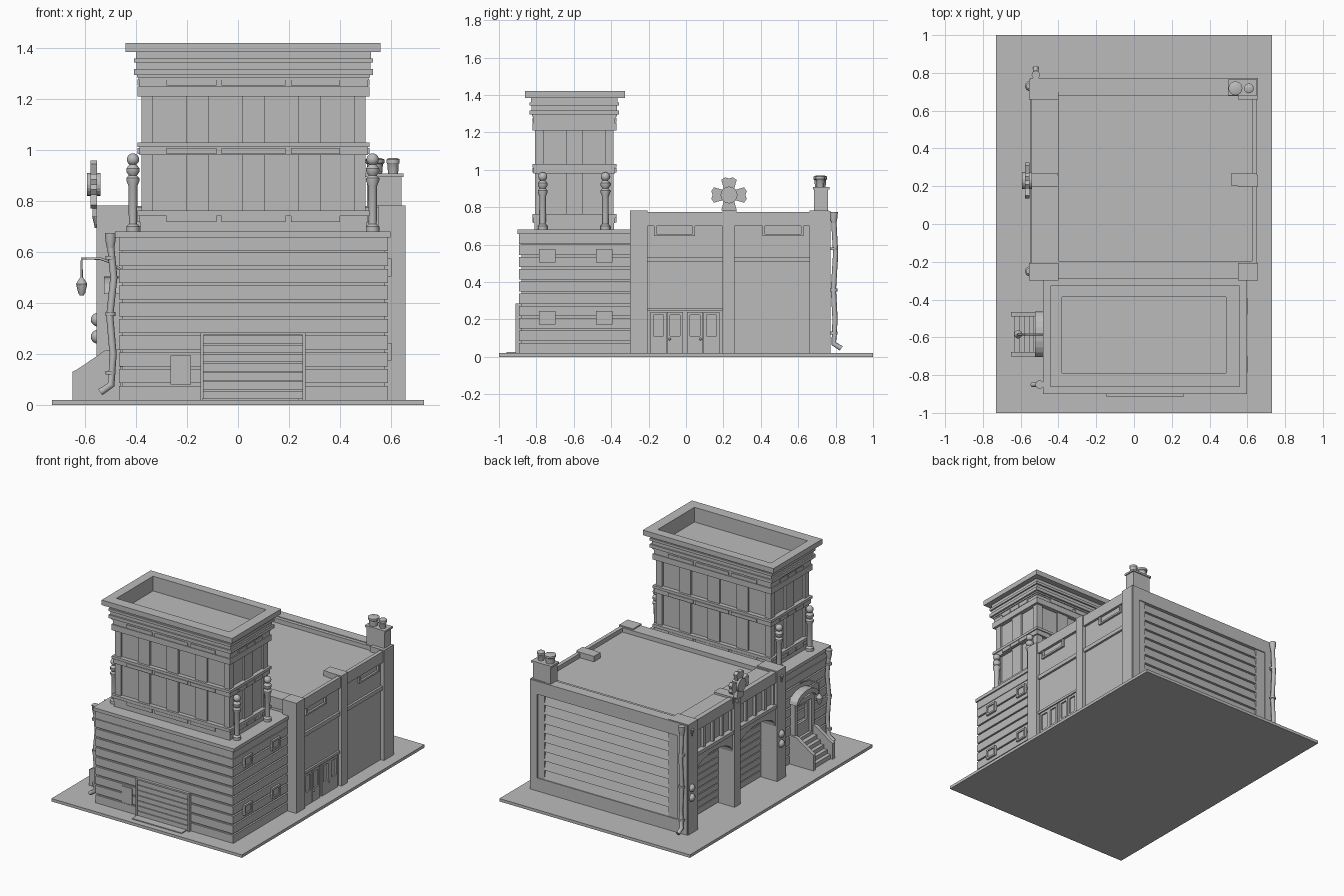
import bpy, bmesh
from math import cos, sin, pi, radians

cube = bpy.data.objects.get("Cube")
if cube:
    bpy.data.objects.remove(cube, do_unlink=True)

GREY = bpy.data.materials.new("plain_grey")
GREY.use_nodes = True
GREY.diffuse_color = (0.5, 0.5, 0.5, 1)
GREY.node_tree.nodes["Principled BSDF"].inputs["Base Color"].default_value = (0.5, 0.5, 0.5, 1)


def finish(name, bm, smooth=False):
    bmesh.ops.recalc_face_normals(bm, faces=bm.faces)
    me = bpy.data.meshes.new(name)
    bm.to_mesh(me)
    bm.free()
    me.materials.append(GREY)
    ob = bpy.data.objects.new(name, me)
    bpy.context.collection.objects.link(ob)
    if smooth:
        bpy.ops.object.select_all(action='DESELECT')
        ob.select_set(True)
        bpy.context.view_layer.objects.active = ob
        bpy.ops.object.shade_smooth_by_angle(angle=radians(35))
    return ob


def boxes(name, *dims):
    """Each entry is x0, x1, y0, y1, z0, z1."""
    bm = bmesh.new()
    for x0, x1, y0, y1, z0, z1 in dims:
        for v in bmesh.ops.create_cube(bm, size=1)["verts"]:
            v.co = (x1 if v.co.x > 0 else x0, y1 if v.co.y > 0 else y0, z1 if v.co.z > 0 else z0)
    return finish(name, bm)


def prism(name, pts, axis, a, b):
    """Extrude an outline: axis 'x' takes (y, z) points, axis 'y' takes (x, z)."""
    bm = bmesh.new()
    put = (lambda p: (a, p[0], p[1])) if axis == 'x' else (lambda p: (p[0], a, p[1]))
    f = bm.faces.new([bm.verts.new(put(p)) for p in pts])
    ext = bmesh.ops.extrude_face_region(bm, geom=[f])
    step = (b - a, 0, 0) if axis == 'x' else (0, b - a, 0)
    bmesh.ops.translate(bm, vec=step, verts=[v for v in ext["geom"] if isinstance(v, bmesh.types.BMVert)])
    return finish(name, bm)


def lathe(name, profile, x, y, n=16):
    """Turn a (radius, z) profile around a vertical axis."""
    bm = bmesh.new()
    rings = [[bm.verts.new((x + r * cos(2 * pi * i / n), y + r * sin(2 * pi * i / n), z))
              for i in range(n)] for r, z in profile]
    for lo, hi in zip(rings, rings[1:]):
        for i in range(n):
            bm.faces.new((lo[i], lo[(i + 1) % n], hi[(i + 1) % n], hi[i]))
    bm.faces.new(rings[0])
    bm.faces.new(rings[-1])
    return finish(name, bm, True)


def ball(name, x, y, z, r):
    bm = bmesh.new()
    bmesh.ops.create_uvsphere(bm, u_segments=16, v_segments=10, radius=r)
    bmesh.ops.translate(bm, vec=(x, y, z), verts=bm.verts)
    return finish(name, bm, True)


def pipe(name, pts, r):
    cu = bpy.data.curves.new(name, 'CURVE')
    cu.dimensions = '3D'
    cu.bevel_depth, cu.bevel_resolution, cu.use_fill_caps = r, 2, True
    sp = cu.splines.new('POLY')
    sp.points.add(len(pts) - 1)
    for p, co in zip(sp.points, pts):
        p.co = (*co, 1)
    cu.materials.append(GREY)
    bpy.context.collection.objects.link(bpy.data.objects.new(name, cu))


def frame(y0, y1, z0, z1, xa, xb, t=0.012):
    """Four bars around a window on a side wall."""
    return [(xa, xb, y0, y1, z0, z0 + t), (xa, xb, y0, y1, z1 - t, z1),
            (xa, xb, y0, y0 + t, z0, z1), (xa, xb, y1 - t, y1, z0, z1)]


# Ground slab
boxes("ground_slab", (-0.73, 0.73, -1, 1, 0, 0.02))
boxes("driveway_plate", (-0.14, 0.24, -0.96, -0.88, 0.02, 0.026))

# Front block with plank cladding
boxes("front_block_core", (-0.455, 0.576, -0.88, -0.28, 0.02, 0.66))
boxes("cladding_planks", *[(-0.467, 0.588, -0.892, -0.28, z, z + 0.055)
                           for z in [0.02 + 0.0656 * i for i in range(1, 9)] + [0.604]],
      (-0.467, 0.588, -0.892, -0.28, 0.02, 0.075))
boxes("front_block_cap", (-0.482, 0.598, -0.9, -0.28, 0.657, 0.68))
for y in (-0.785, -0.48):
    for z in (0.174, 0.505):
        boxes("side_window", (0.57, 0.594, y, y + 0.087, z, z + 0.07),
              *frame(y, y + 0.087, z, z + 0.07, 0.57, 0.602))
boxes("front_window", (-0.265, -0.185, -0.898, -0.87, 0.08, 0.195))
boxes("front_shutter", (-0.135, 0.252, -0.897, -0.87, 0.02, 0.28),
      *[(-0.135, 0.252, -0.905, -0.87, 0.024 + 0.036 * i, 0.056 + 0.036 * i) for i in range(7)])
boxes("front_shutter_frame", (-0.147, -0.135, -0.912, -0.87, 0.02, 0.285),
      (0.252, 0.264, -0.912, -0.87, 0.02, 0.285), (-0.147, 0.264, -0.912, -0.87, 0.274, 0.285))

# Tower: recessed core, pilasters between windows, bands and cornice
TX0, TX1, TY0, TY1, IN = -0.378, 0.5, -0.806, -0.388, 0.014
boxes("tower_core", (TX0 + IN, TX1 - IN, TY0 + IN, TY1 - IN, 0.66, 1.29))


def gaps(a, b, n, w):
    """Solid strips left over between n evenly spaced windows."""
    cs = [a + (i + 0.5) * (b - a) / n for i in range(n)]
    edges = [a] + [e for c in cs for e in (c - w / 2, c + w / 2)] + [b]
    return list(zip(edges[::2], edges[1::2]))


strips = []
for a, b in gaps(TX0, TX1, 4, 0.13):
    strips += [(a, b, TY0, TY0 + 0.03, 0.67, 1.25), (a, b, TY1 - 0.03, TY1, 0.67, 1.25)]
for a, b in gaps(TY0, TY1, 2, 0.12):
    strips += [(TX0, TX0 + 0.03, a, b, 0.67, 1.25), (TX1 - 0.03, TX1, a, b, 0.67, 1.25)]
boxes("tower_pilasters", *strips)


def ring(g, z0, z1):
    return (TX0 - g, TX1 + g, TY0 - g, TY1 + g, z0, z1)


boxes("tower_bands", ring(0.004, 0.67, 0.716), ring(0.009, 0.716, 0.742), ring(0.016, 0.742, 0.763),
      ring(0.009, 0.98, 1.012), ring(0.016, 1.012, 1.03), ring(0.016, 1.21, 1.25), ring(0.009, 1.25, 1.277))
panels = []
for z in (0.717, 0.985, 1.253):
    for a, b in ((-0.28, -0.085), (-0.065, 0.187), (0.207, 0.4)):
        panels.append((a, b, TY0 - 0.016, TY1 + 0.016, z, z + 0.024))
    for i in range(3):
        y = -0.725 + 0.087 * i
        panels.append((TX0 - 0.016, TX1 + 0.016, y, y + 0.08, z, z + 0.024))
boxes("tower_band_panels", *panels)
boxes("tower_cornice", ring(0.012, 1.275, 1.29), ring(0.03, 1.295, 1.318), ring(0.018, 1.285, 1.3))


def rim(name, x0, x1, y0, y1, z0, z1, ix0, ix1, iy0, iy1):
    """Hollow rectangular wall ring."""
    return boxes(name, (x0, ix0, y0, y1, z0, z1), (ix1, x1, y0, y1, z0, z1),
                 (ix0, ix1, y0, iy0, z0, z1), (ix0, ix1, iy1, y1, z0, z1))


INNER = (-0.38, 0.487, -0.788, -0.387)
for g, z0, z1 in ((0.02, 1.318, 1.343), (0.03, 1.343, 1.36), (0.022, 1.36, 1.386)):
    rim("tower_upper_cornice", *ring(g, z0, z1), *INNER)
rim("tower_top_rim", -0.442, 0.558, -0.862, -0.325, 1.385, 1.42, *INNER)
boxes("tower_roof", (-0.39, 0.5, -0.8, -0.38, 1.28, 1.3))

# Globe posts beside the tower
for x in (-0.412, 0.528):
    for y in (-0.766, -0.431):
        lathe("globe_post", [(0.026, 0.67), (0.026, 0.7), (0.016, 0.71), (0.018, 0.86), (0.026, 0.88),
                             (0.026, 0.89), (0.016, 0.9), (0.026, 0.915), (0.026, 0.928), (0.012, 0.945)], x, y, 12)
        ball("post_globe", x, y, 0.963, 0.024)

# Main hall
boxes("hall_core", (-0.42, 0.632, -0.28, 0.74, 0.02, 0.745))
rim("hall_parapet", -0.545, 0.65, -0.29, 0.772, 0.7, 0.775, -0.51, 0.624, -0.196, 0.677)
boxes("hall_piers", *[(x0, x1, y0, y1, 0.02, 0.783)
                      for x0, x1 in ((-0.555, -0.4), (0.55, 0.657))
                      for y0, y1 in ((-0.3, -0.206), (0.195, 0.26), (0.66, 0.765))])
boxes("roof_pier_tops", (-0.55, -0.405, 0.2, 0.27, 0.74, 0.783), (0.517, 0.65, 0.2, 0.27, 0.74, 0.783))
boxes("hall_back_frame", (-0.55, -0.47, 0.7, 0.772, 0.02, 0.78), (0.6, 0.656, 0.7, 0.772, 0.02, 0.78),
      (-0.55, 0.656, 0.7, 0.772, 0.69, 0.78), (-0.55, 0.656, 0.7, 0.772, 0.02, 0.11))
for i in range(9):
    z = 0.11 + i * 0.0645
    prof = [(0.72, z), (0.765, z), (0.748, z + 0.0645), (0.72, z + 0.0645)]
    prism("back_siding", prof, 'x', -0.47, 0.6)

# Right side bays: ledges, windows and double doors
for y0, y1, w0 in ((-0.206, 0.195, -0.17), (0.26, 0.66, 0.41)):
    boxes("right_ledge", (0.62, 0.647, y0, y1, 0.506, 0.533))
    boxes("right_high_window", *frame(w0, w0 + 0.217, 0.645, 0.715, 0.62, 0.646))
boxes("door_lintel", (0.62, 0.645, -0.206, 0.195, 0.245, 0.262))
for y in (-0.19, 0.005):
    for k in (0, 0.088):
        boxes("double_door", *frame(y + k, y + k + 0.085, 0.02, 0.24, 0.62, 0.642, 0.016),
              (0.62, 0.642, y + k, y + k + 0.085, 0.02, 0.11))
for y in (-0.088, 0.078):
    ball("door_knob", 0.643, y, 0.095, 0.007)

# Left side bays: vehicle doors set deep under a shallow arch, window row above
for y0, y1 in ((-0.206, 0.195), (0.26, 0.66)):
    mid, half = (y0 + y1) / 2, (y1 - y0) / 2
    arch = [(mid - half * cos(pi * i / 12), 0.4 + 0.09 * sin(pi * i / 12)) for i in range(13)]
    prism("bay_arch", arch + [(y1, 0.54), (y0, 0.54)], 'x', -0.54, -0.4)
    boxes("vehicle_door", *[(-0.432, -0.41, y0, y1, 0.025 + 0.046 * i, 0.065 + 0.046 * i) for i in range(11)])
    boxes("bay_window_wall", (-0.515, -0.4, y0, y1, 0.53, 0.77))
    boxes("bay_window_sill", (-0.55, -0.4, y0, y1, 0.525, 0.55), (-0.54, -0.4, y0, y1, 0.7, 0.73))
    step = (y1 - y0) / 4
    boxes("bay_mullions", *[(-0.535, -0.5, y0 + step * i - 0.01, y0 + step * i + 0.01, 0.54, 0.71)
                            for i in range(5)])
for y in (0.73, -0.25):
    for z in (0.335, 0.268):
        ball("signal_lamp", -0.55, y, z, 0.027)
    lathe("pier_spout", [(0.004, 0.695), (0.008, 0.715), (0.014, 0.74)], -0.558, y, 10)

# Flared cross emblem above the middle pier
cross = []
for q in range(4):
    for ang, r in ((-45, 0.036), (-27, 0.09), (-12, 0.097), (0, 0.088), (12, 0.097), (27, 0.09)):
        t = radians(ang + 90 * q)
        cross.append((0.23 + r * cos(t), 0.865 + r * sin(t)))
prism("emblem_cross", cross, 'x', -0.578, -0.553)
disc = [(0.23 + 0.045 * cos(pi * i / 10), 0.865 + 0.045 * sin(pi * i / 10)) for i in range(20)]
prism("emblem_disc", disc, 'x', -0.592, -0.54)
boxes("emblem_stand", (-0.57, -0.555, 0.215, 0.245, 0.74, 0.85))

# Chimney with two pots
boxes("chimney", (0.505, 0.642, 0.685, 0.76, 0.74, 0.895), (0.497, 0.65, 0.679, 0.766, 0.895, 0.908))
for x, r in ((0.537, 0.037), (0.608, 0.026)):
    lathe("chimney_pot", [(r * 0.75, 0.9), (r * 0.85, 0.945), (r, 0.95), (r, 0.963), (r * 0.7, 0.968)], x, 0.718)

# Entrance stairs with sloped cheek walls, door surround and arched hood
cheek = [(-0.65, 0.02), (-0.65, 0.13), (-0.63, 0.14), (-0.52, 0.215), (-0.46, 0.22), (-0.46, 0.02)]
for y in (-0.702, -0.491):
    prism("stair_cheek", cheek, 'y', y, y + 0.025)
boxes("stair_steps", *[(-0.635 + 0.026 * i, -0.46, -0.68, -0.488, 0.02, 0.05 + 0.027 * i) for i in range(5)])
boxes("entrance_surround", *frame(-0.69, -0.478, 0.15, 0.44, -0.5, -0.45, 0.03))
boxes("entrance_door", *frame(-0.66, -0.508, 0.16, 0.41, -0.482, -0.45, 0.025),
      (-0.482, -0.45, -0.66, -0.508, 0.16, 0.27))
outer = [(-0.584 + 0.12 * cos(pi * i / 10), 0.435 + 0.07 * sin(pi * i / 10)) for i in range(11)]
inner = [(-0.584 + 0.09 * cos(pi * i / 10), 0.435 + 0.035 * sin(pi * i / 10)) for i in range(10, -1, -1)]
prism("entrance_hood", outer + inner, 'x', -0.525, -0.45)

# Hanging lamp on a curved arm
pipe("lamp_arm", [(-0.46, -0.584, 0.53), (-0.5, -0.584, 0.56), (-0.54, -0.584, 0.574),
                  (-0.613, -0.584, 0.575), (-0.613, -0.584, 0.48)], 0.005)
lathe("hanging_lamp", [(0.008, 0.43), (0.014, 0.44), (0.022, 0.475), (0.016, 0.485), (0.006, 0.5)], -0.613, -0.584, 10)

# Rain pipes with hopper heads and brackets
pipe("front_rain_pipe", [(-0.5, -0.85, 0.63), (-0.487, -0.85, 0.5), (-0.503, -0.85, 0.35), (-0.49, -0.85, 0.2),
                         (-0.497, -0.85, 0.08), (-0.54, -0.85, 0.05)], 0.014)
pipe("back_rain_pipe", [(-0.52, 0.79, 0.73), (-0.52, 0.8, 0.55), (-0.52, 0.788, 0.36), (-0.52, 0.797, 0.2),
                        (-0.52, 0.79, 0.07), (-0.52, 0.83, 0.045)], 0.014)
for x, y, top in ((-0.5, -0.85, 0.675), (-0.52, 0.79, 0.775)):
    lathe("pipe_hopper", [(0.014, top - 0.06), (0.02, top - 0.03), (0.022, top)], x, y, 12)
    for z in (0.12, 0.35, 0.57):
        lathe("pipe_collar", [(0.02, z), (0.02, z + 0.014)], x, y, 12)
